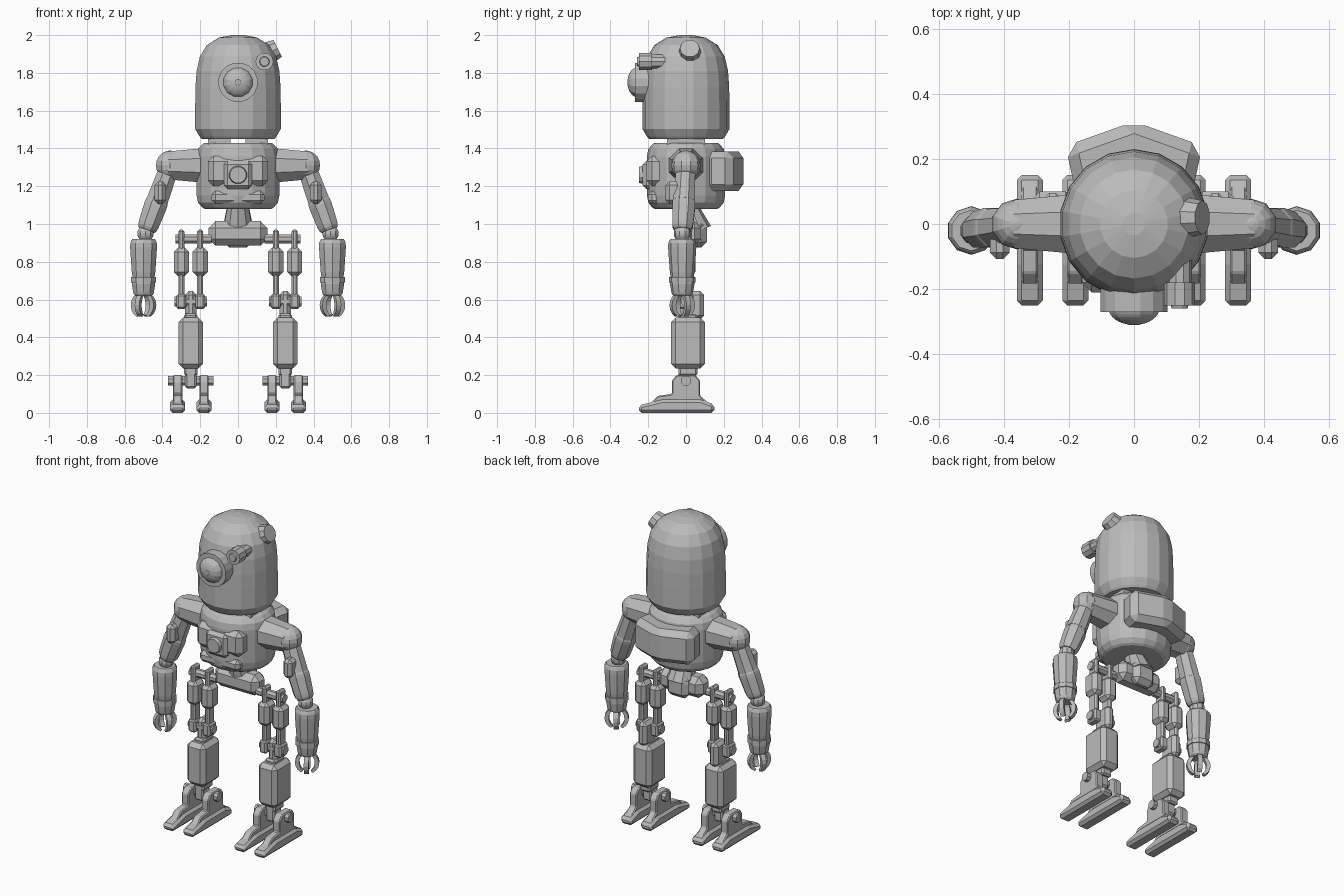
import bpy, bmesh
from math import pi, sin, cos, sqrt
from mathutils import Vector, Matrix

default_cube = bpy.data.objects.get("Cube")
if default_cube:
    bpy.data.objects.remove(default_cube)

X, Y, Z = (Vector(row) for row in Matrix.Identity(3))

metal = bpy.data.materials.new("plain_grey")
metal.use_nodes = True
metal.diffuse_color = (.5, .5, .5, 1)
metal.node_tree.nodes["Principled BSDF"].inputs["Base Color"].default_value = metal.diffuse_color


# Radius rules along a turned part, from start (t = 0) to end (t = 1)
def straight(t):
    return 1


def barrel(t):
    return 1 - .2 * abs(2 * t - 1) ** 8


def sphere(t):
    return max(.1, 2 * sqrt(abs(t - t * t)))


def lens(t):
    return max(.2, sqrt(abs(1 - t * t)))


def dome(t):
    return max(.15, min(.85 + 2 * t, abs(1 - t ** 6) ** .4))


def finish(name, bm, mirror, bevel):
    bmesh.ops.recalc_face_normals(bm, faces=bm.faces)
    mesh = bpy.data.meshes.new(name)
    bm.to_mesh(mesh)
    bm.free()
    mesh.materials.append(metal)
    part = bpy.data.objects.new(name, mesh)
    bpy.context.collection.objects.link(part)
    if bevel:
        chamfer = part.modifiers.new("chamfer", "BEVEL")
        chamfer.width = bevel
        chamfer.segments = 1
    if mirror:
        part.modifiers.new("mirror", "MIRROR")


def skin(bm, rings):
    """Joins rings of vertices and closes both ends."""
    for low, high in zip(rings, rings[1:]):
        for i in range(len(low)):
            bm.faces.new((low[i - 1], low[i], high[i], high[i - 1]))
    bm.faces.new(rings[0])
    bm.faces.new(rings[-1])


def turned(name, start, reach, radius, shape=straight, taper=1, sides=10, squash=1, mirror=False):
    """Round part from start along reach, its radius following a rule."""
    across = reach.cross(X if abs(reach.normalized().y) > .9 else Y).normalized()
    over = reach.cross(across).normalized() * squash
    bm = bmesh.new()
    rings = []
    steps = 1 if shape is straight else 10
    for step in range(steps + 1):
        t = (1 - cos(pi * step / steps)) / 2
        r = radius * shape(t) * (1 + (taper - 1) * t)
        turns = [2 * pi * (i + .5) / sides for i in range(sides)]
        rings.append([bm.verts.new(start + reach * t + (across * cos(a) + over * sin(a)) * r)
                      for a in turns])
    skin(bm, rings)
    finish(name, bm, mirror, 0)


def ball(name, centre, radius, mirror=False):
    turned(name, centre - Z * radius, Z * radius * 2, radius, shape=sphere, mirror=mirror)


def slab(name, outline, centre, along, thickness, bevel=0, mirror=False):
    """Outline of offsets from the centre, thickened along a direction."""
    bm = bmesh.new()
    half = along * thickness / 2
    skin(bm, [[bm.verts.new(centre + point + side) for point in outline]
              for side in (-half, half)])
    finish(name, bm, mirror, bevel)


def box(name, centre, width, depth, height, bevel=0, mirror=False):
    a, b = Y * depth / 2, Z * height / 2
    slab(name, [-a - b, a - b, a + b, b - a], centre, X, width, bevel, mirror)


# Head with one eye, a scope and a side cap
turned("head", Z * 1.45, Z * .55, .23, shape=dome, sides=18)
turned("side_cap", X * .15 + Y * .02 + Z * 1.9, X * .06 + Z * .03, .065, taper=.8)
eye = Z * 1.75
turned("eye_ring", eye - Y * .17, Y * -.1, .105, sides=16)
turned("eye_lens", eye - Y * .26, Y * -.05, .08, shape=lens, sides=12)
scope = X * .14 + Z * 1.86
turned("scope_tube", scope - Y * .08, Y * -.12, .038)
turned("scope_end", scope - Y * .18, Y * -.07, .048)
turned("scope_lens", scope - Y * .24, Y * -.02, .03, taper=.8)

# Neck supports and torso
box("neck_support", X * .1 + Z * 1.44, width=.12, depth=.2, height=.06, mirror=True)
turned("torso", Z * 1.08, Z * .35, .223, shape=barrel, sides=18, squash=.93)
box("chest_plate", Z * 1.28 - Y * .16, width=.32, depth=.1, height=.16, bevel=.03)
box("chest_block", Z * 1.26 - Y * .19, width=.15, depth=.08, height=.15, bevel=.02)
turned("chest_knob", Z * 1.26 - Y * .2, Y * -.05, .055, taper=.8, sides=12)
box("belly_plate", Z * 1.14 - Y * .15, width=.28, depth=.1, height=.07, bevel=.02)

# Backpack with a pointed back
pack_half = [X * .18, X * .21 + Y * .14]
pack = pack_half + [Y * .215] + [Vector((-p.x, p.y, 0)) for p in reversed(pack_half)]
slab("backpack", pack, Y * .1 + Z * 1.28, Z, .21, bevel=.035)

# Waist and pelvis
turned("waist", Z * 1.1, Y * .05 - Z * .14, .058, taper=1.5)
box("pelvis", Z * .95 + Y * .02, width=.31, depth=.12, height=.13, bevel=.035)
box("pelvis_back", Z * .95 + Y * .07, width=.15, depth=.08, height=.15, bevel=.03)

# Arms, each ending in a ring of curved claw fingers
shoulder = X * .36 + Z * 1.31
elbow = X * .49 - Y * .02 + Z * .95
wrist = X * .5 - Y * .02 + Z * .62
upper = elbow - shoulder
turned("shoulder", shoulder - X * .19, X * .2, .1, taper=.8, sides=8, mirror=True)
ball("shoulder_ball", shoulder, .078, mirror=True)
turned("upper_arm", shoulder + upper * .12, upper * .4, .056, taper=1.1, sides=8, mirror=True)
turned("upper_arm_sleeve", shoulder + upper * .5, upper * .45, .068, shape=barrel, taper=.85,
       sides=8, mirror=True)
box("arm_guard", shoulder + upper * .4 - Y * .06, width=.06, depth=.08, height=.12, bevel=.02,
    mirror=True)
ball("elbow", elbow, .045, mirror=True)
turned("forearm", wrist + Z * .3, Z * -.22, .078, shape=barrel, taper=.8, mirror=True)
turned("wrist_band", wrist + Z * .1, Z * -.03, .07, mirror=True)
turned("cuff", wrist + Z * .08, Z * -.08, .068, shape=barrel, taper=.8, mirror=True)
bends = [pi * i / 9 for i in range(-3, 4)]
for finger in range(4):
    turn = pi * finger / 2 + pi / 6
    out = X * cos(turn) + Y * sin(turn)
    side = X * sin(turn) - Y * cos(turn)
    claw = [(out * cos(a) + Z * sin(a)) * .07 for a in bends]
    claw += [out * cos(a) * .045 + Z * sin(a) * .06 for a in reversed(bends)]
    slab("claw_finger", claw, wrist - Z * .05, side, .028, mirror=True)

# Upper legs: paired struts with pads, joined by rods
leg = X * .25
for offset in (-.05, .05):
    strut = leg + X * offset
    box("thigh_strut", strut + Z * .76, width=.032, depth=.066, height=.42, bevel=.01, mirror=True)
    box("thigh_pad", strut + Z * .8, width=.08, depth=.1, height=.15, bevel=.022, mirror=True)
    box("knee_lug", strut + Z * .59, width=.05, depth=.08, height=.08, bevel=.01, mirror=True)
turned("hip_rod", leg - X * .11 + Z * .92, X * .19, .026, sides=8, mirror=True)
turned("knee_bolt", leg - X * .085 + Z * .59, X * .17, .028, sides=8, mirror=True)
box("knee", leg + Y * .035 + Z * .57, width=.06, depth=.12, height=.15, bevel=.02, mirror=True)

# Lower legs
box("shin", leg + Y * .01 + Z * .37, width=.13, depth=.18, height=.27, bevel=.025, mirror=True)
box("shin_core", leg + Y * .01 + Z * .36, width=.07, depth=.1, height=.33, bevel=.01, mirror=True)
box("ankle", leg + Z * .18, width=.06, depth=.08, height=.1, bevel=.01, mirror=True)
turned("ankle_bolt", leg - X * .12 + Z * .17, X * .24, .028, sides=8, mirror=True)

# Feet: two toes per foot, each a flat sole with a narrow upright
heel, toe = Y * .15, Y * -.25
sole = [toe, heel, heel + Z * .045, heel / 2 + Z * .07, toe / 2 + Z * .07, toe + Z * .04]
upright = [toe * .8, heel * .9, heel / 2 + Z * .05, heel / 2 + Z * .13, heel / 3 + Z * .16,
           toe / 5 + Z * .16, toe * .3 + Z * .13, toe * .3 + Z * .06, toe * .6 + Z * .05]
for offset in (-.07, .07):
    foot = leg + X * offset
    slab("toe_sole", sole, foot, X, .08, bevel=.015, mirror=True)
    slab("toe_upright", upright, foot + Z * .04, X, .05, bevel=.006, mirror=True)
